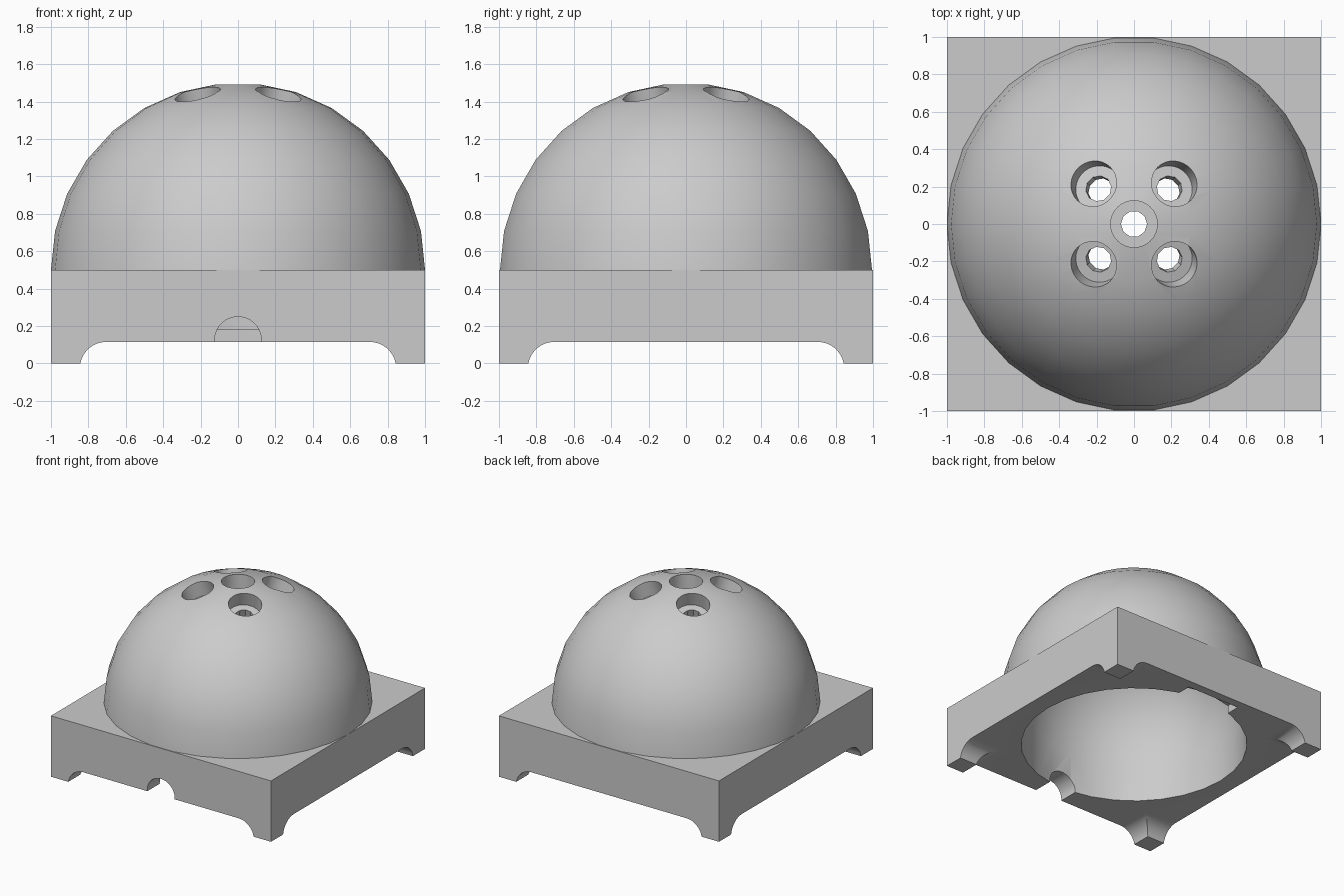
import bpy, bmesh, math
from mathutils import Matrix, Vector

if "Cube" in bpy.data.objects:
    bpy.data.objects.remove(bpy.data.objects["Cube"], do_unlink=True)

STEP = math.radians(12)
BASE_TOP = 0.5
FLOOR, CAVITY_R, CAVITY_Z = 0.87, 0.85, 0.46

grey = bpy.data.materials.new("plain grey")
grey.use_nodes = True
COLOUR = (0.6, 0.6, 0.6, 1)
grey.diffuse_color = COLOUR
grey.node_tree.nodes["Principled BSDF"].inputs["Base Color"].default_value = COLOUR


def make(name, bm):
    bmesh.ops.recalc_face_normals(bm, faces=bm.faces[:])
    mesh = bpy.data.meshes.new(name)
    bm.to_mesh(mesh)
    bm.free()
    mesh.materials.append(grey)
    obj = bpy.data.objects.new(name, mesh)
    bpy.context.collection.objects.link(obj)
    return obj


def box(name, lo, hi):
    bm = bmesh.new()
    bmesh.ops.create_cube(bm, size=1)
    for v in bm.verts:
        v.co = [l + (c + 0.5) * (h - l) for c, l, h in zip(v.co, lo, hi)]
    return make(name, bm)


def revolve(name, profile, sides=30):
    """Closed solid from (radius, height) points, capped at both ends."""
    bm = bmesh.new()
    rings = [[bm.verts.new((r * math.cos(a), r * math.sin(a), z))
              for a in (i * math.tau / sides for i in range(sides))]
             for r, z in profile]
    for low, high in zip(rings, rings[1:]):
        for i in range(sides):
            j = (i + 1) % sides
            bm.faces.new((low[i], low[j], high[j], high[i]))
    bm.faces.new(rings[0][::-1])
    bm.faces.new(rings[-1])
    return make(name, bm)


def extrude(name, outline, turn):
    """Prism from an (x, z) outline, running through the block."""
    bm = bmesh.new()
    face = bm.faces.new([bm.verts.new((x, -1.2, z)) for x, z in outline])
    moved = bmesh.ops.extrude_face_region(bm, geom=[face])["geom"]
    bmesh.ops.translate(bm, vec=(0, 2.4, 0),
                        verts=[g for g in moved if isinstance(g, bmesh.types.BMVert)])
    bmesh.ops.rotate(bm, verts=bm.verts[:], cent=(0, 0, 0),
                     matrix=Matrix.Rotation(turn, 3, 'Z'))
    return make(name, bm)


def combine(target, other, operation):
    mod = target.modifiers.new("combine", 'BOOLEAN')
    mod.object, mod.operation, mod.solver = other, operation, 'EXACT'
    bpy.context.view_layer.objects.active = target
    bpy.ops.object.modifier_apply(modifier=mod.name)
    bpy.data.objects.remove(other, do_unlink=True)


def ball_profile(radius, centre, first):
    return [(radius * math.cos(k * STEP), centre + radius * math.sin(k * STEP))
            for k in range(first, 8)]


# Square block with the dome on it
body = box("domed_housing", (-1, -1, 0), (1, 1, BASE_TOP))
combine(body, revolve("dome", ball_profile(1, BASE_TOP, -1)), 'UNION')

# Round cavity, open below
cavity = [(CAVITY_R, -0.2)] + ball_profile(CAVITY_R, CAVITY_Z, 0)
combine(body, revolve("cavity", cavity), 'DIFFERENCE')

# Round-cornered channels both ways leave four feet
arc = [(0.705 + 0.14 * math.cos(a), 0.14 * math.sin(a) - 0.025)
       for a in (math.radians(10 * k) for k in range(10))]
outline = [(0.843, -0.2)] + arc
outline += [(-x, z) for x, z in reversed(outline)]
for turn in (0, math.pi / 2):
    combine(body, extrude("channel", outline, turn), 'DIFFERENCE')

# Cable arch in the front wall
arch = revolve("cable_arch", [(0.125, 0), (0.125, 0.7)])
arch.matrix_world = Matrix.Translation((0, -0.5, 0.125)) @ Matrix.Rotation(math.pi / 2, 4, 'X')
combine(body, arch, 'DIFFERENCE')

# Shallow pocket inside the back wall
combine(body, box("back_pocket", (-0.24, 0.5, -0.2), (0.24, 0.93, 0.18)), 'DIFFERENCE')

# Stepped holes through the dome: one on top and four around it
directions = [Vector((0, 0, 1))]
directions += [Vector((sx * 0.218, sy * 0.218, 0.951)) for sx in (-1, 1) for sy in (-1, 1)]
for d in directions:
    aim = Matrix.Translation((0, 0, BASE_TOP)) @ d.to_track_quat('Z', 'Y').to_matrix().to_4x4()
    for radius, start, sides in ((0.125, FLOOR, 30), (0.07, 0.6, 10)):
        hole = revolve("hole", [(radius, start), (radius, 1.2)], sides)
        hole.matrix_world = aim
        combine(body, hole, 'DIFFERENCE')

bpy.ops.object.select_all(action='DESELECT')
body.select_set(True)
bpy.context.view_layer.objects.active = body
bpy.ops.object.shade_smooth_by_angle(angle=math.radians(30))
